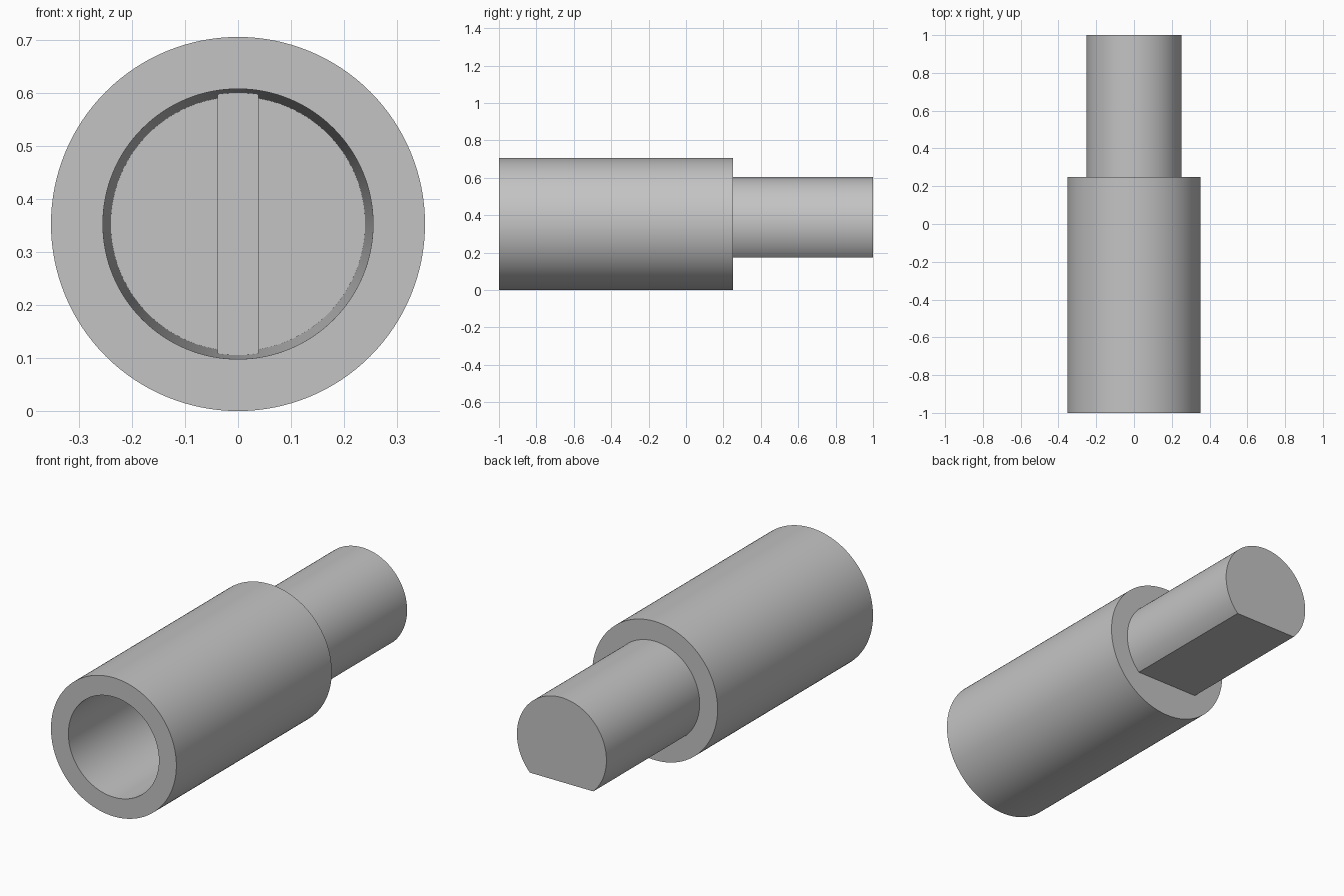
import bpy, bmesh, math
from mathutils import Vector, Matrix

if "Cube" in bpy.data.objects:
    bpy.data.objects.remove(bpy.data.objects["Cube"], do_unlink=True)

AXIS_Z = 0.353
FRONT, SHOULDER, BACK = -1.0, 0.25, 1.0
BORE_END, BLADE_START = 0.0, -0.5
SIDES = 128

grey = bpy.data.materials.new("plain grey")
grey.use_nodes = True
colour = (0.55, 0.55, 0.55, 1)
grey.diffuse_color = colour
grey.node_tree.nodes["Principled BSDF"].inputs["Base Color"].default_value = colour


def finish(name, bm, smooth=True):
    bmesh.ops.remove_doubles(bm, verts=bm.verts, dist=0.0001)
    bmesh.ops.recalc_face_normals(bm, faces=bm.faces)
    mesh = bpy.data.meshes.new(name)
    bm.to_mesh(mesh)
    bm.free()
    mesh.materials.append(grey)
    obj = bpy.data.objects.new(name, mesh)
    bpy.context.collection.objects.link(obj)
    bpy.ops.object.select_all(action='DESELECT')
    obj.select_set(True)
    bpy.context.view_layer.objects.active = obj
    if smooth:
        bpy.ops.object.shade_smooth_by_angle(angle=math.radians(30))
    return obj


# Sleeve: revolved profile with a slightly tapered blind bore
bm = bmesh.new()
profile = [(0, SHOULDER), (AXIS_Z, SHOULDER), (AXIS_Z, FRONT),
           (0.255, FRONT), (0.24, BORE_END), (0, BORE_END)]
verts = [bm.verts.new((r, y, AXIS_Z)) for r, y in profile]
edges = [bm.edges.new(pair) for pair in zip(verts, verts[1:])]
bmesh.ops.spin(bm, geom=verts + edges, cent=(0, 0, AXIS_Z), axis=(0, 1, 0),
               angle=math.tau, steps=SIDES, use_merge=True)
finish("sleeve", bm)

# Shaft: round bar with a flat along its underside
bm = bmesh.new()
radius, flat_z = 0.252, 0.175
start = math.asin((flat_z - AXIS_Z) / radius)
sweep = math.pi - 2 * start
ring = []
for i in range(SIDES + 1):
    a = start + sweep * i / SIDES
    ring.append(bm.verts.new((radius * math.cos(a), SHOULDER,
                              AXIS_Z + radius * math.sin(a))))
face = bm.faces.new(ring)
out = bmesh.ops.extrude_face_region(bm, geom=[face], use_keep_orig=True)
moved = [v for v in out["geom"] if isinstance(v, bmesh.types.BMVert)]
bmesh.ops.translate(bm, verts=moved, vec=Vector((0, BACK - SHOULDER, 0)))
finish("flatted_shaft", bm)

# Blade: upright key across the inner half of the bore
bm = bmesh.new()
length = BORE_END - BLADE_START
place = Matrix.Translation((0, (BORE_END + BLADE_START) / 2, AXIS_Z))
bmesh.ops.create_cube(bm, size=1,
                      matrix=place @ Matrix.Diagonal((0.077, length, 0.5, 1)))
finish("drive_blade", bm, smooth=False)
